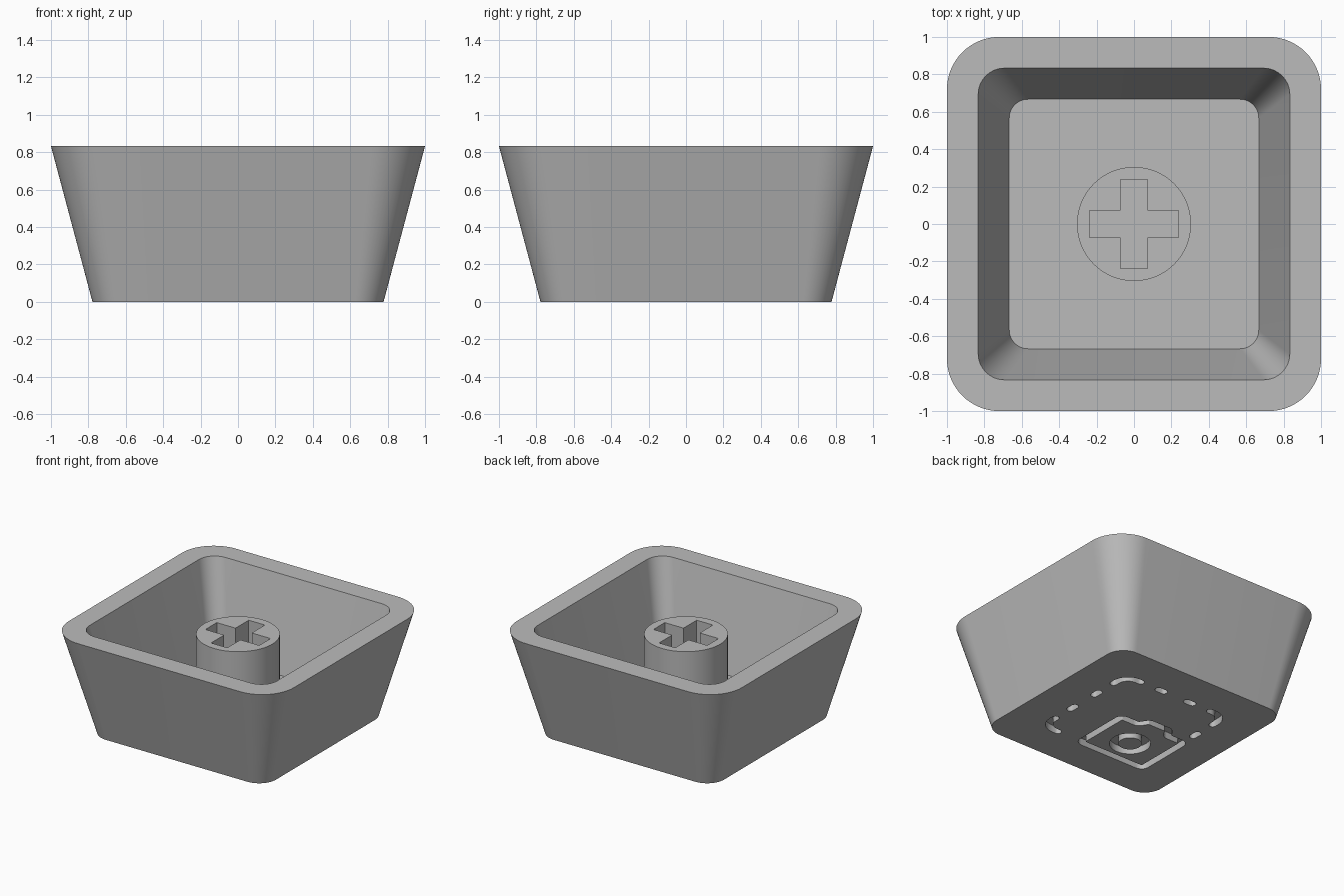
import bpy, bmesh, math
from mathutils import Vector

if "Cube" in bpy.data.objects:
    bpy.data.objects.remove(bpy.data.objects["Cube"], do_unlink=True)

grey = bpy.data.materials.new("matte_grey")
grey.use_nodes = True
grey.diffuse_color = (0.5, 0.5, 0.5, 1)
grey.node_tree.nodes["Principled BSDF"].inputs["Base Color"].default_value = (0.5, 0.5, 0.5, 1)


def rounded(points, radius, steps):
    """Closed outline with each corner replaced by an arc."""
    out = []
    pts = [Vector(p) for p in points]
    for i, p in enumerate(pts):
        a = (pts[i - 1] - p).normalized()
        b = (pts[(i + 1) % len(pts)] - p).normalized()
        half = a.angle(b) / 2
        centre = p + (a + b).normalized() * radius / math.sin(half)
        start = p + a * radius / math.tan(half) - centre
        end = p + b * radius / math.tan(half) - centre
        sweep = start.angle_signed(end)
        for k in range(steps + 1):
            t = -sweep * k / steps
            c, s = math.cos(t), math.sin(t)
            out.append(centre + Vector((start.x * c - start.y * s, start.x * s + start.y * c)))
    return out


def square(half, radius):
    return rounded([(half, half), (-half, half), (-half, -half), (half, -half)], radius, 16)


def circle(r, x=0, y=0, n=64):
    return [Vector((x + r * math.cos(math.tau * k / n), y + r * math.sin(math.tau * k / n)))
            for k in range(n)]


def loft(bm, loops, closed=False):
    """Join (outline, height) loops; cap the ends unless the loft is a closed ring."""
    rings = [[bm.verts.new((p.x, p.y, z)) for p in pts] for pts, z in loops]
    pairs = list(zip(rings, rings[1:]))
    if closed:
        pairs.append((rings[-1], rings[0]))
    for a, b in pairs:
        for i in range(len(a)):
            bm.faces.new((a[i - 1], a[i], b[i], b[i - 1]))
    if not closed:
        bm.faces.new(rings[0][::-1])
        bm.faces.new(rings[-1])


def make(name, bm):
    bmesh.ops.recalc_face_normals(bm, faces=bm.faces)
    me = bpy.data.meshes.new(name)
    bm.to_mesh(me)
    bm.free()
    me.materials.append(grey)
    ob = bpy.data.objects.new(name, me)
    bpy.context.collection.objects.link(ob)
    return ob


def carve(ob, cutter):
    """Subtract the cutter, bake the result and shade it."""
    mod = ob.modifiers.new("carve", 'BOOLEAN')
    mod.operation, mod.solver, mod.object = 'DIFFERENCE', 'EXACT', cutter
    graph = bpy.context.evaluated_depsgraph_get()
    me = bpy.data.meshes.new_from_object(ob.evaluated_get(graph))
    ob.modifiers.clear()
    ob.data = me
    bpy.data.objects.remove(cutter, do_unlink=True)
    me.polygons.foreach_set("use_smooth", [True] * len(me.polygons))
    me.set_sharp_from_angle(angle=math.radians(30))


FLOOR, RIM, POST_TOP, DEPTH, GROOVE = 0.111, 0.833, 0.722, 0.056, 0.028

# Hollow tapered shell
bm = bmesh.new()
loft(bm, [(square(0.778, 0.15), 0), (square(1.0, 0.28), RIM),
          (square(0.833, 0.14), RIM), (square(0.667, 0.1), FLOOR)])
shell = make("shell", bm)

# Grooves in the underside: all go into one cutter
bm = bmesh.new()


def band(outer, inner):
    loft(bm, [(outer, -0.05), (outer, DEPTH), (inner, DEPTH), (inner, -0.05)], True)


def offset(path, d):
    out = []
    for i, p in enumerate(path):
        a = (p - path[i - 1]).normalized()
        b = (path[(i + 1) % len(path)] - p).normalized()
        n = Vector((a.y + b.y, -a.x - b.x)).normalized()
        out.append(p + n * d / max(0.5, n.dot(Vector((b.y, -b.x)))))
    return out


def stroke(path):
    """Open groove with round ends along a path."""
    side = []
    for pts in (path, path[::-1]):
        for i, p in enumerate(pts):
            t = (pts[min(i + 1, len(pts) - 1)] - pts[max(i - 1, 0)]).normalized()
            side.append(p + Vector((t.y, -t.x)) * GROOVE)
        n = Vector((t.y, -t.x))
        for k in range(1, 8):
            w = math.pi * k / 8
            side.append(pts[-1] + (n * math.cos(w) + t * math.sin(w)) * GROOVE)
    loft(bm, [(side, -0.05), (side, DEPTH)])


# Dashed frame: three corners and the short dashes between them
for sx, sy in ((1, 1), (1, -1), (-1, 1)):
    arc = [Vector((sx * (0.36 + 0.11 * math.cos(k * math.pi / 16)),
                   sy * (0.36 + 0.11 * math.sin(k * math.pi / 16)))) for k in range(9)]
    stroke([Vector((sx * 0.47, sy * 0.33))] + arc + [Vector((sx * 0.33, sy * 0.47))])
for x, y in ((0.47, 0.135), (0.47, -0.135), (-0.47, 0.135)):
    stroke([Vector((x, y - 0.025)), Vector((x, y + 0.025))])
for x in (0.135, -0.135):
    stroke([Vector((x - 0.025, 0.47)), Vector((x + 0.025, 0.47))])

# Camera pictogram: body outline with a raised hump, and a lens ring
mid = -0.185
right_half = [(mid + 0.295, -0.48), (mid + 0.295, -0.01), (mid + 0.14, -0.01), (mid + 0.09, 0.065)]
left_half = [(2 * mid - x, y) for x, y in reversed(right_half)]
body = rounded(right_half + left_half, 0.035, 5)
band(offset(body, GROOVE), offset(body, -GROOVE))
band(circle(0.15, mid, -0.265), circle(0.085, mid, -0.265))
carve(shell, make("groove_cutter", bm))

# Central post with a cross-shaped socket
bm = bmesh.new()
loft(bm, [(circle(0.305), FLOOR - 0.02), (circle(0.305), POST_TOP)])
post = make("post", bm)
bm = bmesh.new()
arm, half = 0.239, 0.072
quarter = [Vector((arm, -half)), Vector((arm, half)), Vector((half, half))]
cross = []
for turn in range(4):
    for p in quarter:
        cross.append(p.copy())
    quarter = [Vector((-p.y, p.x)) for p in quarter]
loft(bm, [(cross, FLOOR), (cross, RIM)])
carve(post, make("socket_cutter", bm))
